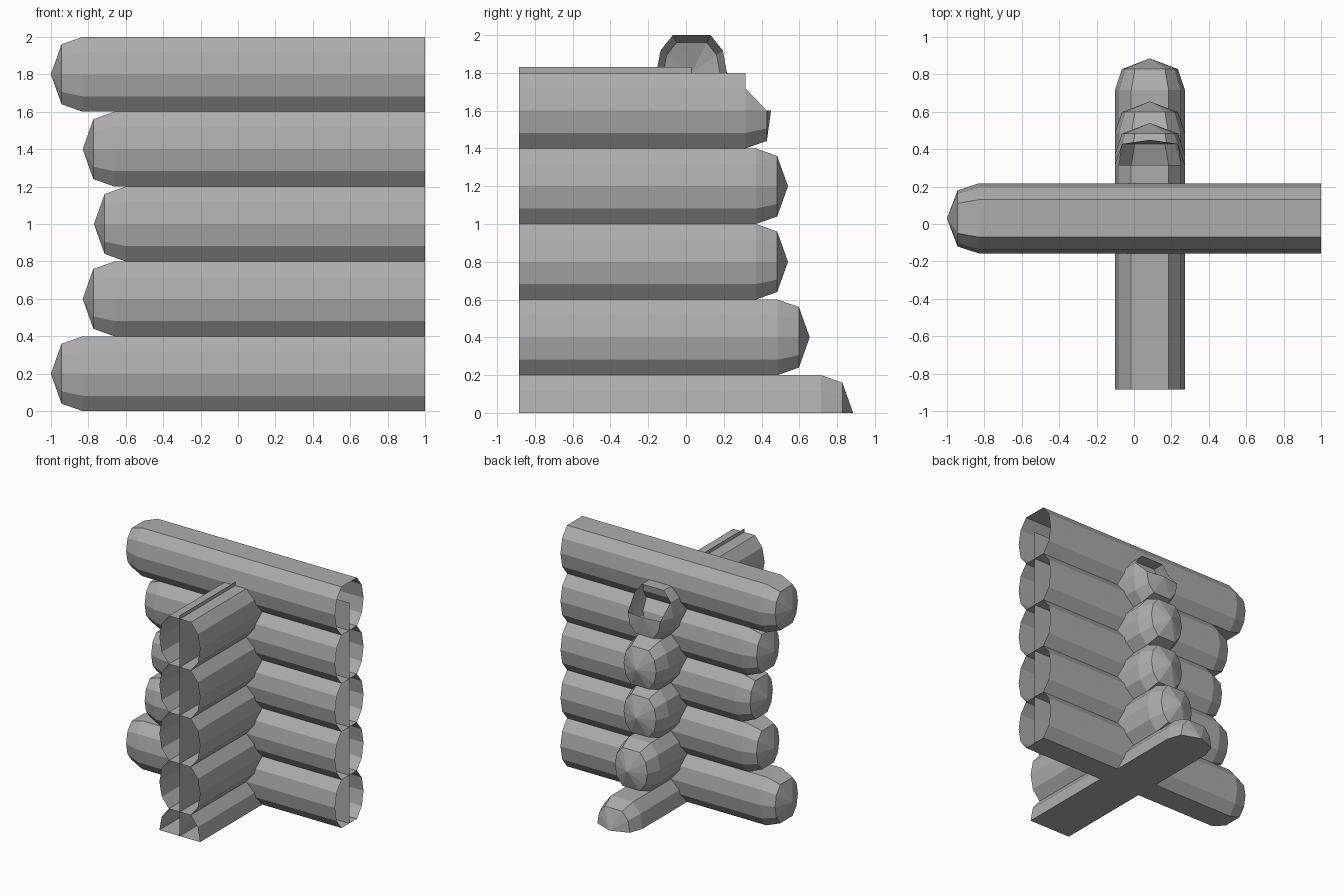
import bpy, bmesh
from mathutils import Vector

if "Cube" in bpy.data.objects:
    bpy.data.objects.remove(bpy.data.objects["Cube"])

CX, CY = 0.085, 0.03          # wall centre lines
# ten-sided log section (across, up), starting at the side and going over the top
SECTION = [(.187, 0), (.165, .118), (.1, .2), (-.1, .2), (-.165, .118),
           (-.187, 0), (-.165, -.118), (-.1, -.2), (.1, -.2), (.165, -.118)]

# Dark grey wood
wood = bpy.data.materials.new("dark_grey_wood")
wood.diffuse_color = (.42, .42, .42, 1)
wood.use_nodes = True
wood.node_tree.nodes["Principled BSDF"].inputs["Base Color"].default_value = wood.diffuse_color


def finish(name, bm):
    bmesh.ops.recalc_face_normals(bm, faces=bm.faces[:])
    mesh = bpy.data.meshes.new(name)
    bm.to_mesh(mesh)
    bm.free()
    mesh.materials.append(wood)
    bpy.context.collection.objects.link(bpy.data.objects.new(name, mesh))


def log(name, place, start, tip, z, half=False, broken=False):
    """Open tube from start to a tapered, pointed tip; place maps (along, across, up)."""
    bm = bmesh.new()
    section = SECTION[:6] if half else SECTION
    n = len(section)

    def ring(along, s):
        return [bm.verts.new(place(along, b * s, z + c * s)) for b, c in section]

    r0, r1, r2 = ring(start, 1), ring(tip - .17, 1), ring(tip - .057, .8)
    apex = bm.verts.new(place(tip - (.035 if broken else 0), 0, z))
    for i in range(n):
        j = (i + 1) % n
        bm.faces.new((r0[i], r0[j], r1[j], r1[i]))
        if broken and i < 5:
            continue
        bm.faces.new((r1[i], r1[j], r2[j], r2[i]))
        bm.faces.new((r2[i], r2[j], apex))
    if broken:                # upper half of the tip is missing
        bm.faces.new((r1[0], r1[1], r2[0]))
        bm.faces.new((r1[4], r1[5], r2[5]))
        bmesh.ops.delete(bm, geom=[v for v in bm.verts if not v.link_faces], context='VERTS')
    finish(name, bm)


def panel(name, corners):
    bm = bmesh.new()
    bm.faces.new([bm.verts.new(c) for c in corners])
    finish(name, bm)


def along_x(a, b, z):         # tip points to -x
    return Vector((-a, CY + b, z))


def along_y(a, b, z):         # tip points to +y
    return Vector((CX + b, a, z))


# Logs of the wall running left to right
for i, tip in enumerate([1.0, .83, .77, .83, 1.0]):
    log(f"side_log_{i + 1}", along_x, -1.0, tip, .2 + .4 * i)

# Logs of the wall running front to back: half log at the base, damaged log on top
for i, tip in enumerate([.885, .655, .54, .54, .485]):
    log(f"cross_log_{i + 1}", along_y, -.885, tip, .4 * i, half=i == 0, broken=i == 4)

# Thin inner panels closing the gaps between logs
panel("side_inner_panel", [(CX, CY, 0), (1, CY, 0), (1, CY, 1.83), (CX, CY, 1.83)])
panel("cross_inner_panel", [(CX, -.885, 0), (CX, CY, 0), (CX, CY, 1.83), (CX, -.885, 1.83)])
